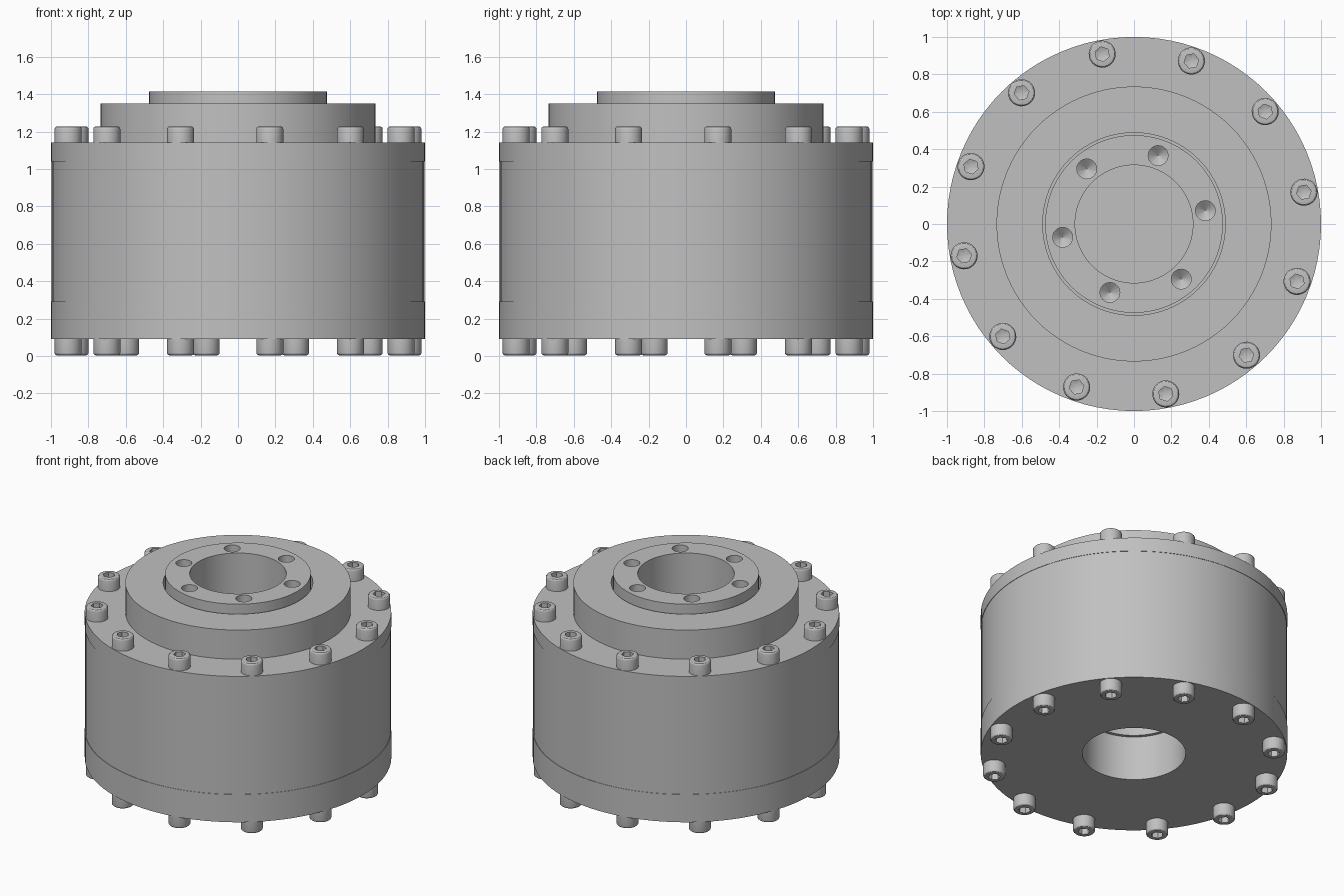
import bpy, bmesh
from math import cos, sin, pi, radians
from mathutils import Matrix

cube = bpy.data.objects.get("Cube")
if cube:
    bpy.data.objects.remove(cube, do_unlink=True)

steel = bpy.data.materials.new("grey_steel")
steel.use_nodes = True
GREY = (0.53, 0.53, 0.53, 1)
steel.diffuse_color = GREY
steel.node_tree.nodes["Principled BSDF"].inputs["Base Color"].default_value = GREY


def hex_radius(angle, r):
    """Distance to the edge of a hexagon with corner radius r."""
    local = angle % (pi / 3) - pi / 6
    return r * cos(pi / 6) / cos(local)


def lathe(bm, profile, segs, hex_from=None, closed=False):
    """Revolve (radius, z) points about z; rings from hex_from on are hexagonal."""
    rings = []
    for i, (r, z) in enumerate(profile):
        if r == 0:
            rings.append([bm.verts.new((0, 0, z))] * segs)
            continue
        ring = []
        for k in range(segs):
            a = 2 * pi * k / segs
            rad = hex_radius(a, r) if hex_from is not None and i >= hex_from else r
            ring.append(bm.verts.new((rad * cos(a), rad * sin(a), z)))
        rings.append(ring)
    pairs = list(zip(rings, rings[1:]))
    if closed:
        pairs.append((rings[-1], rings[0]))
    for lo, hi in pairs:
        for k in range(segs):
            n = (k + 1) % segs
            corners = list(dict.fromkeys((lo[k], lo[n], hi[n], hi[k])))
            if len(corners) > 2:
                bm.faces.new(corners)
    bmesh.ops.recalc_face_normals(bm, faces=bm.faces)


def finish(name, bm):
    mesh = bpy.data.meshes.new(name)
    bm.to_mesh(mesh)
    bm.free()
    mesh.materials.append(steel)
    obj = bpy.data.objects.new(name, mesh)
    bpy.context.collection.objects.link(obj)
    return obj


def smooth(obj):
    bpy.ops.object.select_all(action='DESELECT')
    obj.select_set(True)
    bpy.context.view_layer.objects.active = obj
    bpy.ops.object.shade_smooth_by_angle(angle=radians(30))


def turned_part(name, profile, closed=True, segs=96):
    bm = bmesh.new()
    lathe(bm, profile, segs, closed=closed)
    obj = finish(name, bm)
    smooth(obj)
    return obj


# Stacked housing rings
BORE, SEAL = 0.337, 0.488
turned_part("bottom_cover", [(BORE, 0.09), (1, 0.09), (1, 0.29), (BORE, 0.29)])
turned_part("housing", [(BORE, 0.29), (0.997, 0.29), (0.997, 1.04),
                        (SEAL, 1.04), (SEAL, 0.41), (BORE, 0.41)])
turned_part("top_cover", [(SEAL, 1.04), (1, 1.04), (1, 1.14), (0.735, 1.14),
                          (0.735, 1.35), (SEAL, 1.35)])

# Output flange with a blind bore and a narrow groove around it
flange = turned_part("output_flange", [
    (0, 0.6), (0.315, 0.6), (0.315, 0.41), (SEAL, 0.41), (SEAL, 1.25),
    (0.475, 1.25), (0.475, 1.415), (0.315, 1.415), (0.315, 0.8), (0, 0.8)], closed=False)

# Drilled holes with conical ends
START = radians(10.6)
bm = bmesh.new()
for k in range(6):
    drill = bmesh.new()
    lathe(drill, [(0, 1.22), (0.053, 1.26), (0.053, 1.5), (0, 1.5)], 24)
    a = START + k * pi / 3
    drill.transform(Matrix.Translation((0.388 * cos(a), 0.388 * sin(a), 0)))
    temp = bpy.data.meshes.new("drill_temp")
    drill.to_mesh(temp)
    drill.free()
    bm.from_mesh(temp)
    bpy.data.meshes.remove(temp)
cutter = finish("drill_cutter", bm)
cutter.hide_render = True
cut = flange.modifiers.new("holes", 'BOOLEAN')
cut.operation = 'DIFFERENCE'
cut.solver = 'EXACT'
cut.object = cutter
bpy.context.view_layer.objects.active = flange
bpy.ops.object.modifier_apply(modifier=cut.name)
bpy.data.objects.remove(cutter, do_unlink=True)
smooth(flange)

# Socket-head bolt: rounded head, hexagonal recess with a conical floor
bm = bmesh.new()
R, H, F = 0.0725, 0.087, 0.014
fillet = [(R - F + F * cos(t * pi / 6), H - F + F * sin(t * pi / 6)) for t in range(4)]
head = [(0, -0.01), (R, -0.01)] + fillet + [(0.04, H), (0.04, 0.045), (0, 0.03)]
lathe(bm, head, 24, hex_from=len(head) - 3)
first = finish("bolt_template", bm)
smooth(first)

# Bolt circles on both covers
for side, z, flip in (("top", 1.14, 0), ("bottom", 0.09, pi)):
    for k in range(12):
        a = START + k * pi / 6
        bolt = bpy.data.objects.new(f"{side}_bolt_{k + 1}", first.data)
        bolt.location = (0.924 * cos(a), 0.924 * sin(a), z)
        bolt.rotation_euler = (flip, 0, a)
        bpy.context.collection.objects.link(bolt)
bpy.data.objects.remove(first, do_unlink=True)
